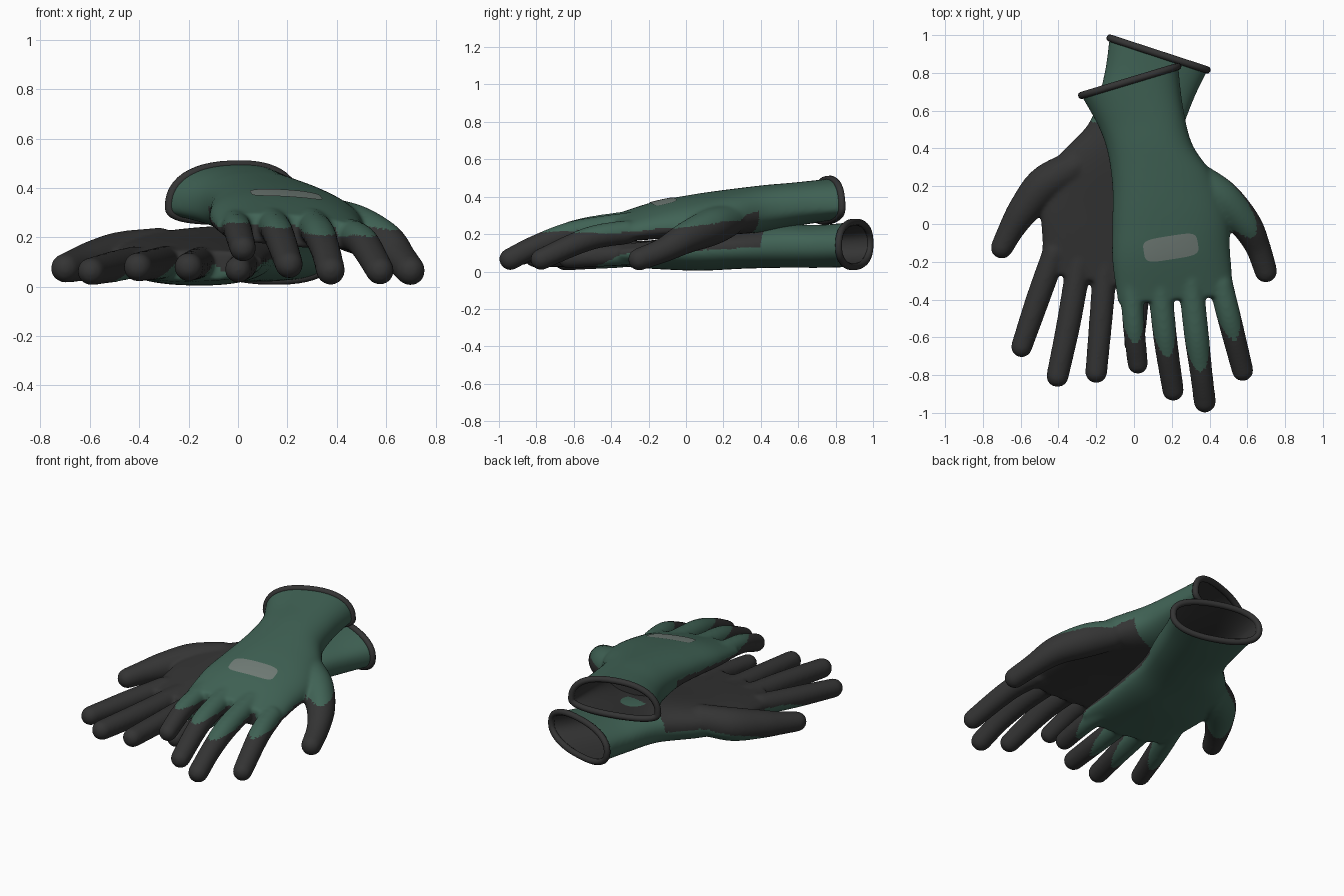
import bpy, bmesh, math
from mathutils import Vector, Matrix
from mathutils.bvhtree import BVHTree
from mathutils.kdtree import KDTree

cube = bpy.data.objects.get("Cube")
if cube:
    bpy.data.objects.remove(cube)


def material(name, rgb):
    m = bpy.data.materials.new(name)
    m.use_nodes = True
    m.diffuse_color = (*rgb, 1)
    node = m.node_tree.nodes["Principled BSDF"]
    node.inputs["Base Color"].default_value = (*rgb, 1)
    node.inputs["Roughness"].default_value = 0.8
    return m


GREEN = material("knit green", (0.052, 0.125, 0.092))
DARK = material("coating dark grey", (0.034, 0.034, 0.034))
PATCH = material("patch grey", (0.17, 0.21, 0.19))


def make_object(name, bm, *mats):
    mesh = bpy.data.meshes.new(name)
    bm.to_mesh(mesh)
    bm.free()
    for m in mats:
        mesh.materials.append(m)
    obj = bpy.data.objects.new(name, mesh)
    bpy.context.collection.objects.link(obj)
    return obj


def spline(keys, t):
    """Catmull-Rom through tuples of any length, t from 0 to 1."""
    n = len(keys) - 1
    i = min(int(t * n), n - 1)
    f = t * n - i
    quad = [keys[max(0, min(n, i + k))] for k in (-1, 0, 1, 2)]
    return [b + 0.5 * f * (c - a + f * (2*a - 5*b + 4*c - d + f * (3*(b - c) + d - a)))
            for a, b, c, d in zip(*quad)]


def section(s, scale=1.0, count=48):
    """Rounded cross-section: two side points, thickness above and below."""
    a, b = Vector(s[0:3]), Vector(s[3:6])
    mid, half = (a + b) / 2, (b - a) / 2
    ring = []
    for k in range(count):
        ang = math.tau * k / count
        c, v = math.cos(ang), math.sin(ang)
        c = math.copysign(abs(c) ** 0.85, c)
        v = math.copysign(abs(v) ** 0.85, v)
        ring.append(mid + half * c * scale + Vector((0, 0, v * scale * (s[6] if v > 0 else s[7]))))
    return ring


def loft(bm, rings, cap_start):
    loops = [[bm.verts.new(p) for p in r] for r in rings]
    for p, q in zip(loops, loops[1:]):
        for k in range(len(p)):
            j = (k + 1) % len(p)
            bm.faces.new((p[k], p[j], q[j], q[k]))
    if cap_start:
        bm.faces.new(loops[0])
    bm.faces.new(loops[-1])
    bmesh.ops.recalc_face_normals(bm, faces=bm.faces)


def coating_limit(t, thumb):
    """How far the coating wraps round a digit, from its side to over the tip."""
    u = max(0, min(1, (t - 0.25) / 0.52))
    base = 0.05 + (0.25 * min(1, t / 0.25) if thumb else 0)
    return base + (1.1 - base) * u * u * (3 - 2 * u)


def build_glove(name, stations, digits, dorsal):
    """dorsal is +1 when the back of the hand faces up, -1 when the palm does."""
    first = stations[0]
    side_a, side_b = Vector(first[0:3]), Vector(first[3:6])
    cuff = (side_a + side_b) / 2
    out = Vector((0, 0, 1)).cross(side_b - side_a)
    out.z = 0
    out.normalize()
    if out.y < 0:
        out.negate()

    # hand and digits, fused into one skin
    bm = bmesh.new()
    rings = [section(spline(stations, k / 40)) for k in range(41)]
    loft(bm, [[p + out * 0.06 for p in rings[0]]] + rings, True)
    samples = []
    for d, keys in enumerate(digits):
        for k in range(33):
            x, y, z, r = spline(keys, k / 32)
            samples.append((Vector((x, y, z)), r, coating_limit(k / 32, d == 0)))
            bmesh.ops.create_icosphere(bm, subdivisions=3, radius=r,
                                       matrix=Matrix.Translation((x, y, z)))
    skin = make_object(name + "_skin", bm, GREEN, DARK)
    fuse = skin.modifiers.new("fuse", 'REMESH')
    fuse.mode = 'VOXEL'
    fuse.voxel_size = 0.0095
    relax = skin.modifiers.new("relax", 'SMOOTH')
    relax.iterations = 18
    bpy.context.view_layer.update()
    fused = skin.evaluated_get(bpy.context.evaluated_depsgraph_get())
    bm = bmesh.new()
    bm.from_mesh(fused.to_mesh())
    skin.modifiers.clear()

    # open the cuff
    bmesh.ops.bisect_plane(bm, geom=bm.verts[:] + bm.edges[:] + bm.faces[:],
                           plane_co=cuff, plane_no=out, clear_outer=True)

    # dipped coating: palm side, creeping round to cover the fingertips
    tree = KDTree(len(samples))
    for i, s in enumerate(samples):
        tree.insert(s[0], i)
    tree.balance()
    bm.normal_update()
    for f in bm.faces:
        c = f.calc_center_median()
        _, i, dist = tree.find(c)
        limit = samples[i][2] if dist < samples[i][1] + 0.02 else 0.05
        beyond_wrist = (cuff - c).dot(out) > 0.45
        f.material_index = int(beyond_wrist and f.normal.z * dorsal < limit)
        f.smooth = True
    bm.to_mesh(skin.data)
    surface = BVHTree.FromBMesh(bm)
    bm.free()

    # inner lining, tapering inward and facing into the opening
    bm = bmesh.new()
    loft(bm, [section(spline(stations, k / 40), 0.94 - 0.008 * k) for k in range(15)], False)
    bmesh.ops.reverse_faces(bm, faces=bm.faces)
    for f in bm.faces:
        f.smooth = len(f.verts) == 4
    make_object(name + "_lining", bm, DARK)

    # rolled rim
    curve = bpy.data.curves.new(name + "_rim", 'CURVE')
    curve.dimensions = '3D'
    curve.bevel_depth = 0.019
    curve.bevel_resolution = 3
    line = curve.splines.new('POLY')
    ring = section(first, 0.99)
    line.points.add(len(ring) - 1)
    for p, co in zip(line.points, ring):
        p.co = (*co, 1)
    line.use_cyclic_u = True
    line.use_smooth = True
    curve.materials.append(DARK)
    bpy.context.collection.objects.link(bpy.data.objects.new(name + "_rim", curve))
    return surface


# upper glove, back of the hand up
upper_hand = [
    (-0.28, 0.68, 0.32, 0.235, 0.835, 0.34, 0.165, 0.06),
    (-0.19, 0.52, 0.32, 0.26, 0.62, 0.34, 0.145, 0.09),
    (-0.14, 0.38, 0.32, 0.31, 0.42, 0.32, 0.14, 0.11),
    (-0.115, 0.2, 0.31, 0.43, 0.24, 0.27, 0.145, 0.09),
    (-0.115, 0.0, 0.29, 0.50, 0.05, 0.24, 0.14, 0.07),
    (-0.115, -0.2, 0.27, 0.51, -0.15, 0.22, 0.12, 0.065),
    (-0.085, -0.42, 0.24, 0.53, -0.38, 0.19, 0.075, 0.055)]
upper_digits = [
    [(0.36, 0.22, 0.27, 0.09), (0.47, 0.13, 0.235, 0.1), (0.59, 0.0, 0.18, 0.085),
     (0.655, -0.12, 0.115, 0.068), (0.698, -0.25, 0.065, 0.061)],
    [(0.46, -0.32, 0.21, 0.065), (0.51, -0.52, 0.175, 0.064), (0.575, -0.775, 0.065, 0.058)],
    [(0.3, -0.3, 0.25, 0.068), (0.33, -0.58, 0.21, 0.067), (0.355, -0.78, 0.145, 0.061), (0.375, -0.94, 0.066, 0.06)],
    [(0.135, -0.3, 0.26, 0.066), (0.165, -0.6, 0.21, 0.064), (0.207, -0.88, 0.09, 0.058)],
    [(-0.015, -0.32, 0.255, 0.062), (0.0, -0.55, 0.225, 0.059), (0.02, -0.74, 0.155, 0.055)]]
upper_surface = build_glove("upper_glove", upper_hand, upper_digits, 1)

# lower glove, palm up
lower_hand = [
    (-0.13, 0.985, 0.15, 0.39, 0.815, 0.14, 0.12, 0.12),
    (-0.16, 0.78, 0.14, 0.32, 0.67, 0.14, 0.11, 0.12),
    (-0.235, 0.54, 0.14, 0.25, 0.49, 0.14, 0.11, 0.12),
    (-0.42, 0.33, 0.14, 0.17, 0.28, 0.13, 0.10, 0.12),
    (-0.49, 0.1, 0.13, 0.14, 0.08, 0.12, 0.08, 0.12),
    (-0.485, -0.1, 0.11, 0.12, -0.1, 0.11, 0.07, 0.1),
    (-0.49, -0.25, 0.095, 0.1, -0.36, 0.1, 0.05, 0.075)]
lower_digits = [
    [(-0.32, 0.3, 0.15, 0.09), (-0.47, 0.21, 0.125, 0.1), (-0.58, 0.08, 0.105, 0.085),
     (-0.645, -0.02, 0.09, 0.07), (-0.7, -0.125, 0.075, 0.06)],
    [(-0.42, -0.15, 0.1, 0.065), (-0.51, -0.4, 0.08, 0.064), (-0.595, -0.65, 0.062, 0.057)],
    [(-0.29, -0.2, 0.1, 0.068), (-0.345, -0.52, 0.09, 0.065), (-0.405, -0.805, 0.08, 0.06)],
    [(-0.15, -0.2, 0.1, 0.066), (-0.175, -0.5, 0.09, 0.063), (-0.2, -0.785, 0.08, 0.059)],
    [(0.02, -0.2, 0.1, 0.062), (0.02, -0.42, 0.085, 0.058), (0.0, -0.63, 0.07, 0.055)]]
build_glove("lower_glove", lower_hand, lower_digits, -1)

# rounded patch laid on the back of the upper glove
bm = bmesh.new()
turn = Matrix.Rotation(math.radians(9), 2)
previous = None
for level in range(1, 9):
    loop = []
    for k in range(48):
        ang = math.tau * k / 48
        c, s = math.cos(ang), math.sin(ang)
        p = turn @ Vector((0.145 * math.copysign(abs(c) ** 0.45, c),
                           0.062 * math.copysign(abs(s) ** 0.45, s))) * (level / 8)
        hit = upper_surface.ray_cast(Vector((0.195 + p.x, -0.125 + p.y, 1)), Vector((0, 0, -1)))[0]
        loop.append(bm.verts.new(hit + Vector((0, 0, 0.004))))
    if previous is None:
        bm.faces.new(loop)
    else:
        for k in range(48):
            j = (k + 1) % 48
            bm.faces.new((previous[k], loop[k], loop[j], previous[j]))
    previous = loop
for f in bm.faces:
    f.smooth = True
make_object("hand_patch", bm, PATCH)
